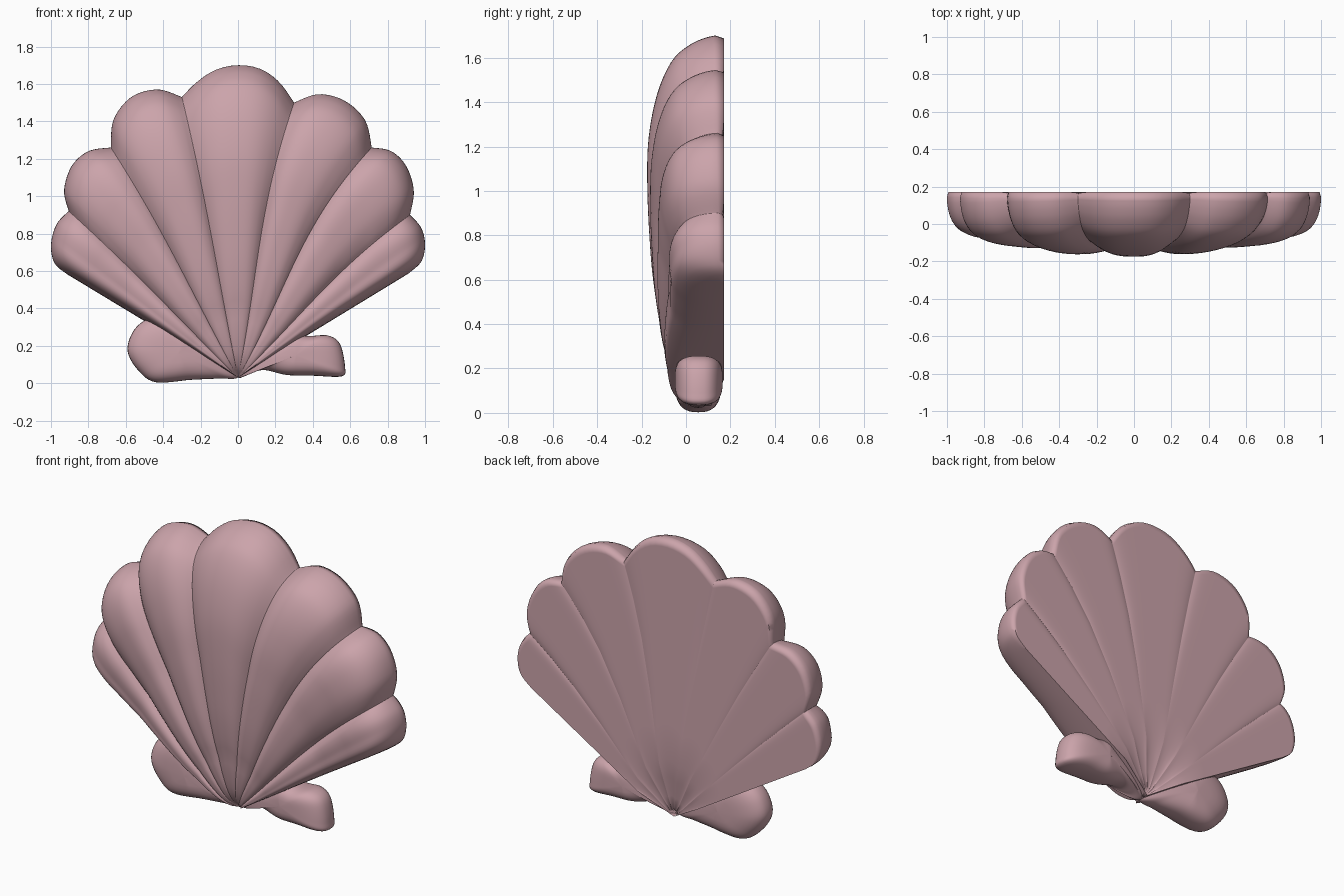
import bpy, bmesh, math
from mathutils import Vector

if "Cube" in bpy.data.objects:
    bpy.data.objects.remove(bpy.data.objects["Cube"])

pink = bpy.data.materials.new("shell pink")
pink.diffuse_color = (0.60, 0.37, 0.405, 1)
pink.use_nodes = True
pink.node_tree.nodes["Principled BSDF"].inputs["Base Color"].default_value = pink.diffuse_color
POLE = Vector((0, 0.03))
BACK = 0.172


def spline(pts, n, closed=False):
    """Smooth curve through 2D points, n samples per span."""
    p = [Vector(q) for q in pts]
    m = len(p)
    get = (lambda i: p[i % m]) if closed else (lambda i: p[max(0, min(m - 1, i))])
    out = []
    for i in range(m if closed else m - 1):
        a, b, c, d = (get(i + k) for k in (-1, 0, 1, 2))
        for j in range(n):
            t = j / n
            out.append(0.5 * (2 * b + (c - a) * t + (2 * a - 5 * b + 4 * c - d) * t * t
                              + (3 * b - a - 3 * c + d) * t ** 3))
    return out if closed else out + [p[-1].copy()]


def finish(bm, name):
    bmesh.ops.remove_doubles(bm, verts=bm.verts, dist=0.0003)
    bmesh.ops.recalc_face_normals(bm, faces=bm.faces)
    me = bpy.data.meshes.new(name)
    bm.to_mesh(me)
    bm.free()
    me.materials.append(pink)
    ob = bpy.data.objects.new(name, me)
    bpy.context.collection.objects.link(ob)
    bpy.context.view_layer.objects.active = ob
    ob.select_set(True)
    bpy.ops.object.shade_smooth_by_angle(angle=math.radians(75))
    ob.select_set(False)


def bridge(bm, rows, closed):
    for r, s in zip(rows, rows[1:]):
        n = len(r)
        for i in range(n if closed else n - 1):
            k = (i + 1) % n
            bm.faces.new((r[i], r[k], s[k], s[i]))


# Rim of each rib, left to right
ribs = [
    [(-.91, .58), (-.98, .64), (-1, .74), (-.97, .85), (-.905, .92)],
    [(-.905, .92), (-.93, 1.03), (-.89, 1.16), (-.80, 1.24), (-.68, 1.26)],
    [(-.68, 1.26), (-.665, 1.41), (-.57, 1.53), (-.43, 1.57), (-.30, 1.53)],
    [(-.30, 1.53), (-.22, 1.61), (-.12, 1.675), (0, 1.70), (.12, 1.68), (.22, 1.61), (.30, 1.50)],
    [(.30, 1.50), (.43, 1.545), (.57, 1.51), (.68, 1.405), (.715, 1.26)],
    [(.715, 1.26), (.82, 1.24), (.90, 1.16), (.94, 1.03), (.92, .90)],
    [(.92, .90), (.98, .83), (1, .74), (.98, .65), (.91, .585)],
]

# Thickness along the shell from hinge to rim
profile = spline([(0, .06), (.012, .10), (.04, .155), (.1, .215), (.22, .285), (.34, .32), (.46, .337),
                  (.58, .346), (.70, .344), (.80, .32), (.88, .28), (.94, .225), (.975, .155),
                  (.993, .09), (1, .04)], 4)

columns = []          # rim point, position across rib, outer-edge factor
for ri, rib in enumerate(ribs):
    rim = spline(rib, 40)
    angs = [math.atan2(*(q - POLE)) for q in rim]
    count = 26
    for c in range(count + (ri == 6)):
        u = -math.cos(math.pi * c / count)
        target = angs[0] + (angs[-1] - angs[0]) * (u + 1) / 2
        q = min(zip(angs, rim), key=lambda e: abs(e[0] - target))[1]
        if c in (0, count):
            q = rim[0] if c == 0 else rim[-1]
        w = max(0, -u if ri == 0 else u if ri == 6 else 0)
        columns.append((q, u, w))


def ray_point(q, t):
    """Point along a slightly bowed rib line."""
    v = (q - POLE) * t
    a = math.atan2(*v) if t > 0 else 0
    bow = .07 if a > 0 else .02
    a -= bow * math.sin(math.pi * min(1, abs(a) / 1.02)) * math.sin(math.pi * t) * (1 if a > 0 else -1)
    return POLE + Vector((math.sin(a), math.cos(a))) * v.length


def back_y(t):
    return BACK - .06 * max(0, 1 - t / .22)


bm = bmesh.new()
rows = []
# Domed, ribbed front; outer ribs have blunter tips
for t, d in profile:
    row = []
    for q, u, w in columns:
        p = ray_point(q, t)
        side = min(1, (math.degrees(math.atan2(*(q - POLE))) / 53) ** 2)
        k = min(1, t / .6)
        blunt = .04 + .31 * math.sqrt(max(0, 1 - t ** 16))
        if t > .6:
            mix = min(1, side * 1.3) * min(1, (t - .6) / .2)
            d2 = d + (blunt - d) * mix if t < 1 else d
        else:
            d2 = d
        depth = d2 * (1 - .30 * k * side)
        if w > 0:
            depth *= math.sqrt(max(0, 1 - w ** 4))
        else:
            depth *= 1 - (.02 + .14 * k) * abs(u) ** 2.8
        row.append(bm.verts.new((p.x, back_y(t) - depth if t > 0 else .06, p.y)))
    rows.append(row)
# Rounded rear lip and flat back with faint grooves near the rim
for t in (.992, .975, .94, .85, .7, .5, .35, .22, .15, .08, .03, 0):
    row = []
    for q, u, w in columns:
        p = ray_point(q, t)
        groove = .008 * abs(u) ** 8 * max(0, min(1, (t - .35) / .5)) if w == 0 else 0
        row.append(bm.verts.new((p.x, back_y(t) - groove if t > 0 else .06, p.y)))
    rows.append(row)
bridge(bm, rows, False)
bmesh.ops.remove_doubles(bm, verts=bm.verts, dist=0.0003)
# Close the two long lower edges
bmesh.ops.holes_fill(bm, edges=[e for e in bm.edges if e.is_boundary], sides=0)
finish(bm, "scallop_shell")


def pillow(name, outline, centre, y0, y1):
    """Soft-edged slab with the given front outline, thinner toward the hinge."""
    bm = bmesh.new()
    ring = spline(outline, 6, True)
    c = Vector(centre)
    mid, half = (y0 + y1) / 2, (y1 - y0) / 2
    rows = []
    for i in range(21):
        a = math.pi * i / 20
        s = max(.001, math.sin(a)) ** .6
        y = -half * math.copysign(abs(math.cos(a)) ** .8, math.cos(a))
        row = []
        for p in ring:
            x, z = c.x + (p.x - c.x) * s, c.y + (p.y - c.y) * s
            row.append(bm.verts.new((x, mid + y * (.5 + .5 * min(1, abs(x) / .3)), z)))
        rows.append(row)
    bridge(bm, rows, True)
    bm.faces.new(rows[0])
    bm.faces.new(rows[-1])
    finish(bm, name)


# Hinge ears at the base
pillow("left_ear", [(-.44, .005), (-.535, .07), (-.59, .17), (-.565, .27), (-.50, .335), (-.42, .35),
                    (-.30, .29), (-.12, .20), (.02, .11), (.0, .03), (-.1, .025), (-.25, .018)],
       (-.32, .16), -.05, .16)
pillow("right_ear", [(.555, .037), (.572, .09), (.545, .21), (.48, .255), (.38, .252), (.28, .26),
                     (.12, .19), (-.02, .11), (.0, .03), (.06, .05), (.14, .07), (.26, .044), (.40, .04)],
       (.31, .15), -.05, .165)
